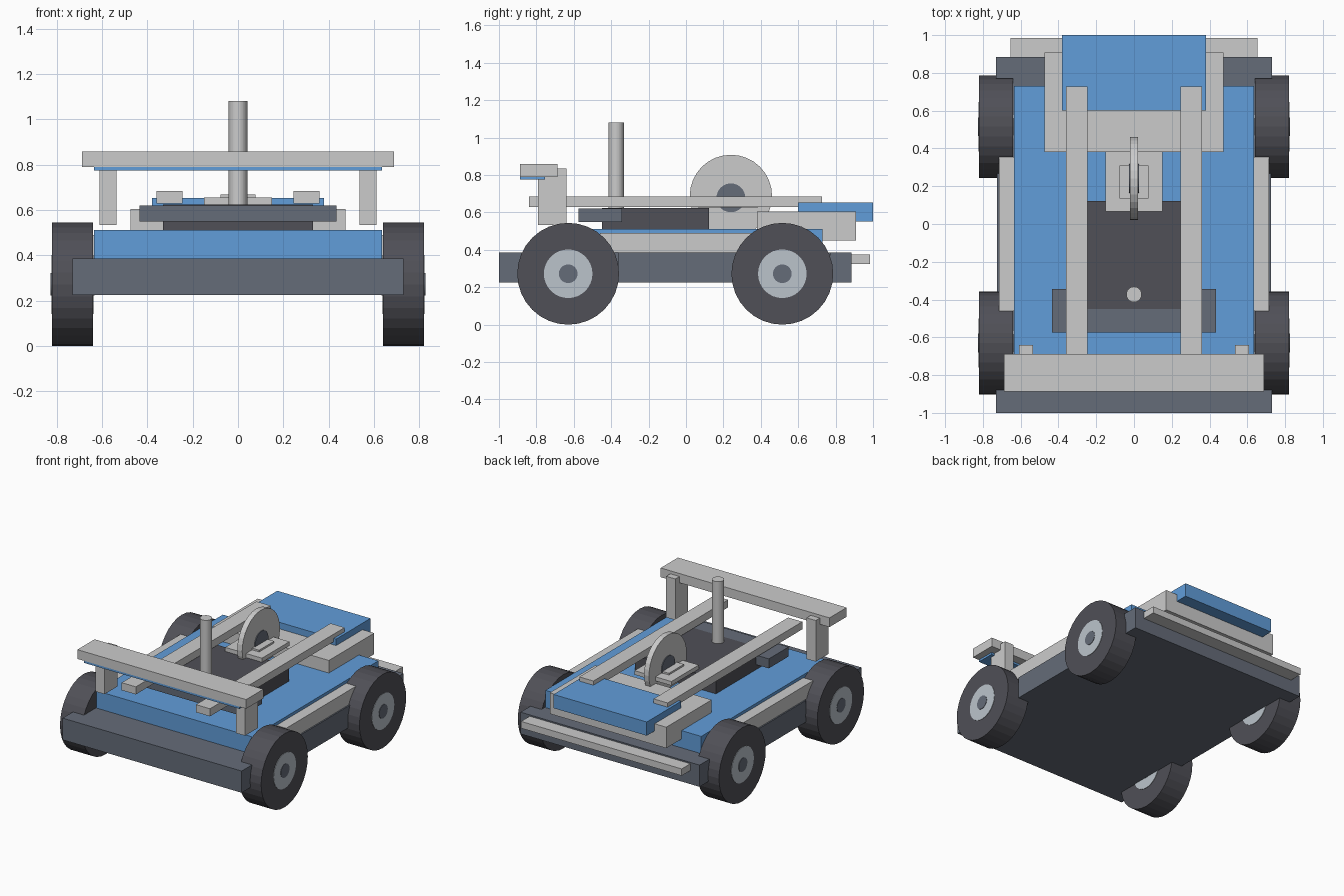
import bpy, bmesh
from math import pi

if "Cube" in bpy.data.objects:
    bpy.data.objects.remove(bpy.data.objects["Cube"])


def material(name, rgb):
    m = bpy.data.materials.new(name)
    m.diffuse_color = (*rgb, 1)
    m.use_nodes = True
    m.node_tree.nodes["Principled BSDF"].inputs["Base Color"].default_value = m.diffuse_color
    return m


BLUE = material("blue", (0.12, 0.34, 0.70))
SLATE = material("slate", (0.13, 0.15, 0.19))
DARK = material("charcoal", (0.08, 0.08, 0.095))
SILVER = material("silver", (0.50, 0.55, 0.60))


def finish(bm, name, mat):
    bmesh.ops.recalc_face_normals(bm, faces=bm.faces)
    me = bpy.data.meshes.new(name)
    bm.to_mesh(me)
    bm.free()
    ob = bpy.data.objects.new(name, me)
    bpy.context.collection.objects.link(ob)
    if mat:
        me.materials.append(mat)
    return ob


def box(name, x, y, z, mat=None):
    """Box from (min, max) pairs on each axis."""
    bm = bmesh.new()
    bmesh.ops.create_cube(bm, size=1)
    for v in bm.verts:
        v.co = [r[0] if c < 0 else r[1] for c, r in zip(v.co, (x, y, z))]
    return finish(bm, name, mat)


def pair(name, x, y, z, mat=None):
    """Right-hand box and its mirror image."""
    box("right_" + name, x, y, z, mat)
    box("left_" + name, (-x[1], -x[0]), y, z, mat)


def cylinder(name, centre, radius, depth, mat=None, axis="X", sides=32):
    bm = bmesh.new()
    bmesh.ops.create_cone(bm, cap_ends=True, segments=sides,
                          radius1=radius, radius2=radius, depth=depth)
    ob = finish(bm, name, mat)
    ob.location = centre
    if axis == "X":
        ob.rotation_euler = (0, pi / 2, 0)
    return ob


# Chassis plate with notches for the wheels
half = [(0.73, -1), (0.73, -0.88), (0.64, -0.88), (0.64, -0.36), (0.725, -0.36),
        (0.725, 0.27), (0.64, 0.27), (0.64, 0.77), (0.73, 0.77), (0.73, 0.885)]
outline = half + [(-x, y) for x, y in reversed(half)]
bm = bmesh.new()
floor = bm.faces.new([bm.verts.new((x, y, 0.225)) for x, y in outline])
top = bmesh.ops.extrude_face_region(bm, geom=[floor], use_keep_orig=True)
bmesh.ops.translate(bm, vec=(0, 0, 0.16),
                    verts=[g for g in top["geom"] if isinstance(g, bmesh.types.BMVert)])
finish(bm, "chassis", SLATE)

# Body and sills
box("body", (-0.635, 0.635), (-0.74, 0.73), (0.385, 0.512), BLUE)
pair("sill", (0.635, 0.715), (-0.46, 0.355), (0.385, 0.49))
box("rear_bumper", (-0.655, 0.655), (0.885, 0.985), (0.325, 0.375))

# Wheels with hubs showing on both faces
for side, sx in (("right", 1), ("left", -1)):
    for end, y in (("front", -0.63), ("rear", 0.515)):
        c = (sx * 0.73, y, 0.272)
        cylinder(f"{end}_{side}_tyre", c, 0.272, 0.18, DARK)
        cylinder(f"{end}_{side}_hub", c, 0.13, 0.186, SILVER)
        cylinder(f"{end}_{side}_hub_cap", c, 0.05, 0.192, SLATE)

# Front wing on two posts
pair("wing_post", (0.535, 0.61), (-0.79, -0.64), (0.533, 0.836))
box("wing", (-0.688, 0.688), (-0.888, -0.688), (0.79, 0.858))
box("wing_underside", (-0.635, 0.635), (-0.888, -0.754), (0.775, 0.79), BLUE)

# Centre deck, rails and lever
box("engine_deck", (-0.33, 0.33), (-0.45, 0.123), (0.512, 0.623), DARK)
box("cross_slab", (-0.435, 0.435), (-0.575, -0.343), (0.55, 0.62), SLATE)
pair("rail", (0.245, 0.36), (-0.84, 0.728), (0.628, 0.684))
cylinder("lever", (0, -0.373, 0.85), 0.041, 0.46, axis="Z")

# Upright disc on its stepped base
box("disc_base", (-0.15, 0.15), (0.065, 0.385), (0.625, 0.655))
box("disc_base_step", (-0.078, 0.078), (0.135, 0.31), (0.655, 0.668))
cylinder("disc", (0, 0.24, 0.688), 0.22, 0.04)
cylinder("disc_hub", (0, 0.24, 0.678), 0.077, 0.052, SLATE)

# Tail block and spoiler
box("tail_block", (-0.475, 0.475), (0.38, 0.908), (0.45, 0.605))
box("spoiler", (-0.38, 0.38), (0.6, 1.0), (0.552, 0.653), BLUE)
